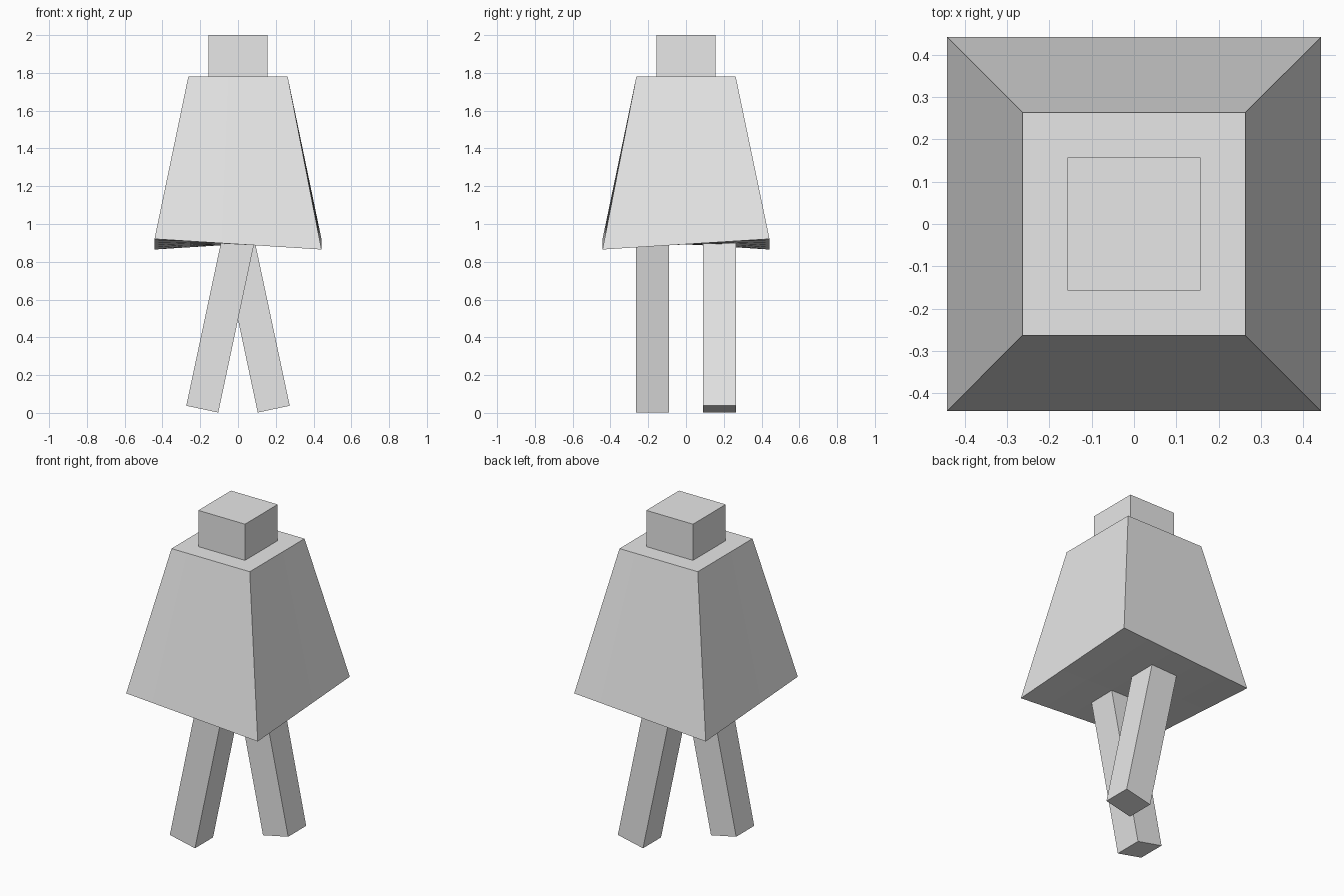
import bpy
import bmesh
from math import radians
from mathutils import Matrix, Vector

default = bpy.data.objects.get("Cube")
if default:
    bpy.data.objects.remove(default, do_unlink=True)

grey = bpy.data.materials.new("light grey")
grey.use_nodes = True
grey.diffuse_color = (0.8, 0.8, 0.8, 1)
grey.node_tree.nodes["Principled BSDF"].inputs["Base Color"].default_value = (0.8, 0.8, 0.8, 1)


def finish(name, bm):
    mesh = bpy.data.meshes.new(name)
    bm.to_mesh(mesh)
    bm.free()
    mesh.materials.append(grey)
    obj = bpy.data.objects.new(name, mesh)
    bpy.context.collection.objects.link(obj)
    return obj


def box(name, size, matrix):
    bm = bmesh.new()
    bmesh.ops.create_cube(bm, size=1)
    bmesh.ops.scale(bm, vec=size, verts=bm.verts)
    bmesh.ops.transform(bm, matrix=matrix, verts=bm.verts)
    return finish(name, bm)


# Head block
box("head", (0.314, 0.314, 0.24), Matrix.Translation((0, 0, 1.88)))

# Tapered cloak whose hem rises and dips at alternate corners
TOP_Z, HEM_Z, SWAY = 1.78, 0.893, 0.028
TOP_HALF, HEM_HALF = 0.263, 0.442
bm = bmesh.new()
bmesh.ops.create_cube(bm, size=2)
level_edges = [e for e in bm.edges if abs(e.verts[0].co.z - e.verts[1].co.z) < 0.01]
bmesh.ops.subdivide_edges(bm, edges=level_edges, cuts=4, use_grid_fill=True)
for v in bm.verts:
    u, w, t = v.co.x, v.co.y, (v.co.z + 1) / 2
    half = HEM_HALF + (TOP_HALF - HEM_HALF) * t
    hem = HEM_Z + SWAY * u * w
    v.co = Vector((u * half, w * half, hem + (TOP_Z - hem) * t))
finish("cloak", bm)

# Striding legs, hinged under the cloak and swung to opposite sides
LEG, WIDTH = 0.91, 0.173
for name, side in (("front_leg", -1), ("back_leg", 1)):
    hinge = Matrix.Translation((0, side * 0.177, 0.91))
    swing = Matrix.Rotation(radians(-12 * side), 4, "Y")
    drop = Matrix.Translation((0, 0, -LEG / 2))
    box(name, (WIDTH, WIDTH, LEG), hinge @ swing @ drop)
